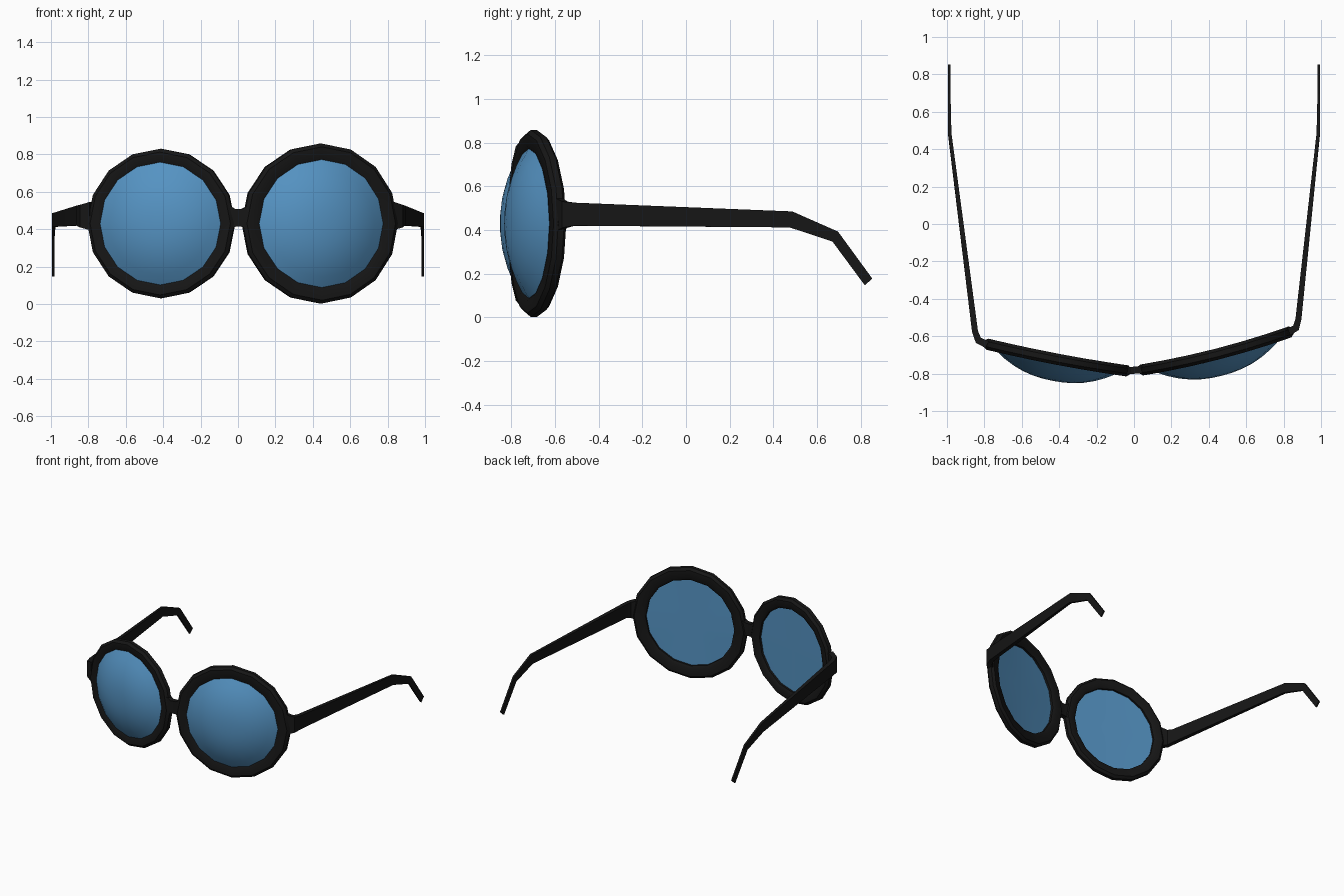
import bpy, bmesh, math
from mathutils import Vector

if "Cube" in bpy.data.objects:
    bpy.data.objects.remove(bpy.data.objects["Cube"])

N = 16  # sides of each rim


def material(name, color):
    m = bpy.data.materials.new(name)
    m.diffuse_color = color
    m.use_nodes = True
    m.node_tree.nodes["Principled BSDF"].inputs["Base Color"].default_value = m.diffuse_color
    return m


BLACK = material("black_frame", (0.008, 0.008, 0.008, 1))
BLUE = material("blue_lens", (0.09, 0.29, 0.54, 1))


def finish(bm, name, mat, angle=30):
    bmesh.ops.recalc_face_normals(bm, faces=bm.faces)
    me = bpy.data.meshes.new(name)
    bm.to_mesh(me)
    bm.free()
    ob = bpy.data.objects.new(name, me)
    bpy.context.collection.objects.link(ob)
    me.materials.append(mat)
    bpy.ops.object.select_all(action='DESELECT')
    ob.select_set(True)
    bpy.context.view_layer.objects.active = ob
    bpy.ops.object.shade_smooth_by_angle(angle=math.radians(angle))


def revolve(name, profile, closed, eye, mat, angle):
    """Turn an (r, forward) profile about the eye axis, bowing it with the face curve."""
    cx, cy, cz, tilt, radius, bow = eye
    bm = bmesh.new()

    def point(r, w, t):
        u, v = r * math.sin(t), r * math.cos(t)
        w += bow * (1 - (u / radius) ** 2)
        return bm.verts.new((cx + u * math.cos(tilt) + w * math.sin(tilt),
                             cy + u * math.sin(tilt) - w * math.cos(tilt), cz + v))

    rings = []
    for r, w in profile:
        if r == 0:
            rings.append([point(0, w, 0)] * N)
        else:
            rings.append([point(r, w, math.tau * i / N) for i in range(N)])
    pairs = list(zip(rings, rings[1:]))
    if closed:
        pairs.append((rings[-1], rings[0]))
    for a, b in pairs:
        for i in range(N):
            j = (i + 1) % N
            bm.faces.new(list(dict.fromkeys((a[i], a[j], b[j], b[i]))))
    finish(bm, name, mat, angle)


def sweep(name, stations):
    """Box-section bar: each station is (x, y_top, z_top, y_bottom, z_bottom, half_thickness)."""
    bm = bmesh.new()
    rings = []
    for i, (x, yt, zt, yb, zb, h) in enumerate(stations):
        p, q = stations[max(i - 1, 0)], stations[min(i + 1, len(stations) - 1)]
        d = Vector((q[0] - p[0], q[1] - p[1])).normalized()
        nx, ny = -d.y * h, d.x * h
        rings.append([bm.verts.new(c) for c in (
            (x + nx, yt + ny, zt), (x - nx, yt - ny, zt),
            (x - nx, yb - ny, zb), (x + nx, yb + ny, zb))])
    for a, b in zip(rings, rings[1:]):
        for i in range(4):
            j = (i + 1) % 4
            bm.faces.new((a[i], a[j], b[j], b[i]))
    bm.faces.new(rings[0])
    bm.faces.new(rings[-1])
    finish(bm, name, BLACK)


# Rims and lenses: centre x, y, z, tilt, outer radius, bow; lens opening radius
eyes = {"left": ((-0.41, -0.713, 0.43, math.radians(-10.8), 0.40, 0.01), 0.318),
        "right": ((0.437, -0.677, 0.43, math.radians(14.4), 0.428, 0.02), 0.332)}
for side, (eye, inner) in eyes.items():
    R = eye[4]
    rim = [(R, 0.014), (R - 0.018, 0.03), (inner + 0.02, 0.03), (inner, 0.016),
           (inner, -0.016), (inner + 0.02, -0.03), (R - 0.018, -0.03), (R, -0.014)]
    revolve(side + "_rim", rim, True, eye, BLACK, 40)
    L = inner + 0.012
    edge, apex = 0.022, 0.118
    dome = [(L * k / 6, apex - (apex - edge) * (k / 6) ** 2.3) for k in range(7)]
    revolve(side + "_lens", dome + [(L, 0.0), (0, 0.0)], False, eye, BLUE, 40)

# Temple arms: hinge stations differ per side, the rest is shared
hinges = {"left": (-1, [(-0.785, -0.645), (-0.832, -0.622), (-0.85, -0.575)]),
          "right": (1, [(0.825, -0.578), (0.866, -0.555), (0.879, -0.51)])}
heights = [(0.545, 0.395, 0.02), (0.53, 0.41, 0.019), (0.525, 0.42, 0.016)]
for side, (s, pts) in hinges.items():
    st = [(x, y, zt, y, zb, h) for (x, y), (zt, zb, h) in zip(pts, heights)]
    st += [(s * 0.985, 0.485, 0.485, 0.475, 0.412, 0.009),
           (s * 0.988, 0.695, 0.393, 0.67, 0.347, 0.007),
           (s * 0.988, 0.852, 0.178, 0.818, 0.147, 0.006)]
    sweep(side + "_temple_arm", st)

# Bridge, slightly waisted in the middle
sweep("bridge", [(-0.05, -0.783, 0.53, -0.783, 0.395, 0.022),
                 (-0.015, -0.783, 0.508, -0.783, 0.413, 0.019),
                 (0.02, -0.78, 0.508, -0.78, 0.413, 0.019),
                 (0.06, -0.775, 0.53, -0.775, 0.395, 0.022)])
